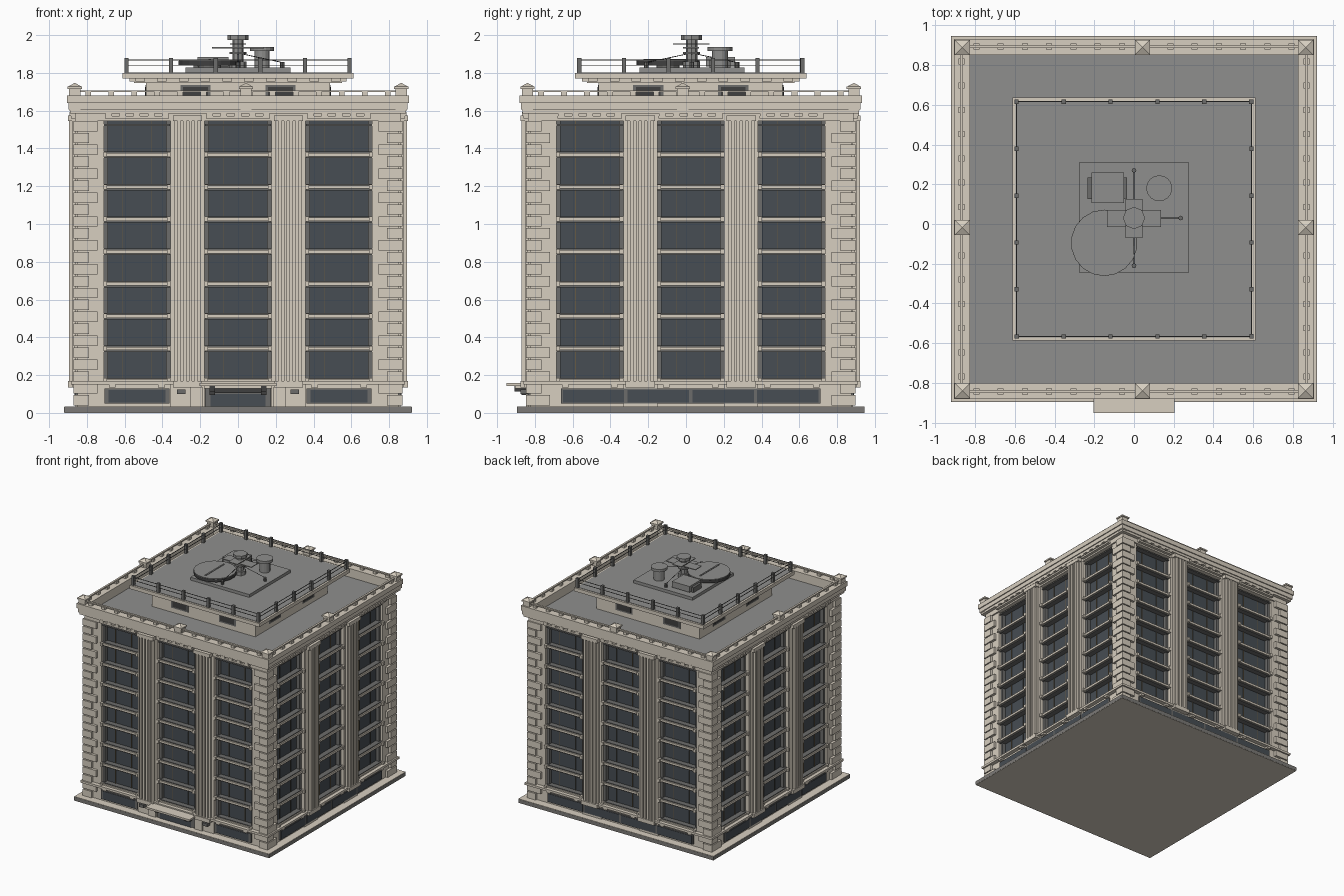
import bpy, bmesh, math
from mathutils import Matrix, Vector

if "Cube" in bpy.data.objects:
    bpy.data.objects.remove(bpy.data.objects["Cube"], do_unlink=True)

CY = 0.025          # centre of the tower in y
BAYS = (-0.535, 0, 0.535)
PIERS = (-0.267, 0.267)
ALL = (0, 1, 2, 3)  # front, +x, back, -x facades


def material(name, r, g, b):
    m = bpy.data.materials.new(name)
    m.use_nodes = True
    m.diffuse_color = (r, g, b, 1)
    m.node_tree.nodes["Principled BSDF"].inputs["Base Color"].default_value = (r, g, b, 1)
    return m


STONE = material("beige stone", 0.68, 0.62, 0.525)
PLINTH = material("plinth grey", 0.2, 0.195, 0.185)
ROOF = material("roof grey", 0.275, 0.275, 0.268)
GLASS = material("dark blue glass", 0.063, 0.075, 0.087)
FRAME = material("frame grey", 0.15, 0.15, 0.145)
DARK = material("dark metal", 0.05, 0.05, 0.05)
BRONZE = material("bronze", 0.13, 0.10, 0.06)

parts = {}


def mesh_of(name, mat):
    if name not in parts:
        parts[name] = (bmesh.new(), mat)
    return parts[name][0]


def box(name, mat, x, y, z, turn=0):
    """Box from (min, max) ranges, turned by quarter turns about the tower axis."""
    size = Vector((x[1] - x[0], y[1] - y[0], z[1] - z[0]))
    mid = Vector((sum(x) / 2, sum(y) / 2, sum(z) / 2))
    m = (Matrix.Translation((0, CY, 0)) @ Matrix.Rotation(turn * math.pi / 2, 4, "Z")
         @ Matrix.Translation(mid) @ Matrix.Diagonal(size).to_4x4())
    bmesh.ops.create_cube(mesh_of(name, mat), size=1, matrix=m)


def wall(name, mat, mid, width, depth, z, sides=ALL):
    """Box on the chosen facades; depth is measured outward from the axis."""
    for s in sides:
        box(name, mat, (mid - width / 2, mid + width / 2), (-depth[1], -depth[0]), z, s)


def slab(name, mat, half, z):
    box(name, mat, (-half, half), (-half, half), z)


def ring(name, mat, outer, inner, z):
    for s in ALL:
        box(name, mat, (-outer, inner), (-outer, -inner), z, s)


def cyl(name, mat, x, y, r, z, sides=16):
    bmesh.ops.create_cone(mesh_of(name, mat), cap_ends=True, segments=sides, radius1=r,
                          radius2=r, depth=z[1] - z[0],
                          matrix=Matrix.Translation((x, y, sum(z) / 2)))


def wire(name, mat, a, b, r):
    a, b = Vector(a), Vector(b)
    m = Matrix.Translation((a + b) / 2) @ (b - a).to_track_quat("Z", "Y").to_matrix().to_4x4()
    bmesh.ops.create_cone(mesh_of(name, mat), cap_ends=True, segments=6, radius1=r,
                          radius2=r, depth=(b - a).length, matrix=m)


# Plinth, core and corner masses
slab("underside", STONE, 0.919, (0, 0.004))
slab("plinth", PLINTH, 0.92, (0.003, 0.031))
slab("pavement", STONE, 0.919, (0.03, 0.035))
slab("core", STONE, 0.79, (0.035, 1.6))
for s in ALL:
    box("corner_mass", STONE, (0.71, 0.85), (-0.85, -0.71), (0.035, 1.6), s)

# Corner quoins, long and short sides alternating
rows = 24
step = (1.55 - 0.035) / rows
for i in range(rows):
    z0 = 0.035 + i * step
    for s in ALL:
        a, b = (0.745, 0.79) if (i + s) % 2 else (0.79, 0.745)
        box("quoins", STONE, (a, 0.872), (-0.872, -b), (z0 + 0.004, z0 + step - 0.004), s)

# Fluted pilasters between the bays
for p in PIERS:
    wall("pilasters", STONE, p, 0.18, (0.78, 0.86), (0.035, 1.6))
    wall("pilasters", STONE, p, 0.14, (0.85, 0.878), (0.14, 1.55))
    for k in range(4):
        wall("pilaster_ribs", STONE, p + (k - 1.5) * 0.03, 0.017, (0.87, 0.896), (0.165, 1.55))
    wall("pilaster_bases", STONE, p, 0.155, (0.85, 0.9), (0.135, 0.168))
    wall("pilaster_capitals", STONE, p, 0.155, (0.85, 0.9), (1.545, 1.575))

# Window bays: eight storeys with glass, frames, sills and sill blocks
storey = 0.171
for b in BAYS:
    wall("window_glass", GLASS, b, 0.356, (0.785, 0.80), (0.165, 1.545))
    for side in (-1, 1):
        wall("window_jambs", FRAME, b + side * 0.166, 0.024, (0.79, 0.83), (0.165, 1.545))
        wall("window_mullions", BRONZE, b + side * 0.075, 0.003, (0.79, 0.805), (0.165, 1.545))
    for i in range(8):
        z = 0.17 + i * storey
        wall("window_sills", STONE, b, 0.35, (0.79, 0.855), (z - 0.009, z + 0.009))
        wall("window_heads", FRAME, b, 0.35, (0.79, 0.845), (z + 0.153, z + 0.163))
        wall("window_rails", FRAME, b, 0.35, (0.79, 0.845), (z + 0.008, z + 0.016))
        for side in (-1, 1):
            wall("sill_blocks", STONE, b + side * 0.168, 0.02, (0.79, 0.868), (z - 0.013, z + 0.014))

# Ground floor: string course, brackets and shop windows
wall("ground_wall", STONE, 0, 1.44, (0.78, 0.85), (0.035, 0.16))
wall("string_course", STONE, 0, 1.77, (0.80, 0.885), (0.15, 0.168))
for b in BAYS:
    for side in (-1, 1):
        wall("course_brackets", STONE, b + side * 0.13, 0.035, (0.84, 0.88), (0.135, 0.152))
for k in range(4):
    wall("shop_frames", FRAME, (k - 1.5) * 0.343, 0.343, (0.84, 0.862), (0.05, 0.128), (1, 2, 3))
    wall("shop_glass", GLASS, (k - 1.5) * 0.343, 0.325, (0.84, 0.865), (0.056, 0.122), (1, 2, 3))
for b in (BAYS[0], BAYS[2]):
    wall("shop_frames", FRAME, b, 0.345, (0.84, 0.862), (0.05, 0.128), (0,))
    wall("shop_glass", GLASS, b, 0.3, (0.84, 0.865), (0.056, 0.122), (0,))

# Entrance with canopy, brackets and lamps
wall("entrance_frame", FRAME, 0, 0.35, (0.84, 0.862), (0.035, 0.13), (0,))
wall("entrance_doors", GLASS, 0, 0.29, (0.84, 0.866), (0.035, 0.1), (0,))
wall("entrance_transom", DARK, 0, 0.3, (0.84, 0.87), (0.105, 0.128), (0,))
wall("canopy", STONE, 0, 0.41, (0.84, 0.975), (0.142, 0.158), (0,))
wall("canopy_soffit", STONE, 0, 0.36, (0.84, 0.93), (0.13, 0.142), (0,))
for side in (-1, 1):
    wall("canopy_brackets", DARK, side * 0.137, 0.028, (0.85, 0.932), (0.112, 0.142), (0,))
    wall("canopy_brackets", DARK, side * 0.137, 0.028, (0.85, 0.895), (0.095, 0.112), (0,))
    wall("entrance_posts", STONE, side * 0.22, 0.07, (0.84, 0.872), (0.035, 0.135), (0,))
    wall("entrance_lamps", FRAME, side * 0.3, 0.045, (0.85, 0.9), (0.1, 0.125), (0,))

# Entablature and cornice
slab("frieze", STONE, 0.862, (1.545, 1.6))
for b in BAYS:
    wall("bay_cornice", STONE, b, 0.34, (0.85, 0.885), (1.558, 1.572))
    for k in range(5):
        wall("modillions", STONE, b + (k - 2) * 0.075, 0.035, (0.85, 0.892), (1.572, 1.592))
ring("cornice", STONE, 0.89, 0.825, (1.585, 1.605))
ring("cornice", STONE, 0.898, 0.825, (1.605, 1.64))
ring("cornice", STONE, 0.906, 0.825, (1.64, 1.68))
slab("main_roof", ROOF, 0.83, (1.59, 1.606))

# Parapet blocks, rail and capped piers
ring("parapet_rail", STONE, 0.876, 0.86, (1.698, 1.708))
for k in range(14):
    wall("parapet_blocks", STONE, (k - 6.5) * 0.122, 0.03, (0.853, 0.883), (1.68, 1.7))


def pier(x, y):
    box("parapet_piers", STONE, (x - 0.03, x + 0.03), (y - 0.03, y + 0.03), (1.6, 1.72))
    box("pier_caps", STONE, (x - 0.038, x + 0.038), (y - 0.038, y + 0.038), (1.715, 1.727))
    bmesh.ops.create_cone(mesh_of("pier_caps", STONE), segments=4, radius1=0.052, radius2=0,
                          depth=0.02, cap_ends=True, matrix=Matrix.Translation((x, y + CY, 1.737))
                          @ Matrix.Rotation(math.pi / 4, 4, "Z"))


for side in (-1, 1):
    pier(side * 0.864, 0.864)
    pier(side * 0.864, -0.864)
    pier(0.042, side * 0.864)
    pier(side * 0.864, -0.042)

# Penthouse with vents, brackets and deck
slab("penthouse", STONE, 0.487, (1.6, 1.77))
for side in (-1, 1):
    wall("vent_frames", FRAME, side * 0.225, 0.16, (0.48, 0.49), (1.645, 1.735))
    wall("vents", DARK, side * 0.225, 0.13, (0.48, 0.493), (1.657, 1.725))
slab("deck_step", STONE, 0.55, (1.747, 1.77))
for k in range(10):
    wall("deck_brackets", STONE, (k - 4.5) * 0.115, 0.05, (0.54, 0.575), (1.755, 1.77))
slab("deck_slab", STONE, 0.612, (1.77, 1.8))
slab("deck_surface", ROOF, 0.595, (1.798, 1.803))

# Deck railing
for h in (1.84, 1.868):
    ring("deck_rails", FRAME, 0.593, 0.589, (h - 0.002, h + 0.002))
for k in range(5):
    wall("deck_posts", FRAME, (k - 2.5) * 0.236, 0.022, (0.58, 0.602), (1.8, 1.88))

# Rooftop equipment
box("equipment_pad", ROOF, (-0.278, 0.278), (-0.27, 0.285), (1.8, 1.828))
cyl("disc_base", FRAME, -0.15, -0.095, 0.06, (1.825, 1.845), 12)
cyl("disc_rim", DARK, -0.15, -0.095, 0.167, (1.838, 1.863), 18)
cyl("disc_top", ROOF, -0.15, -0.095, 0.166, (1.86, 1.868), 18)
box("disc_bar", ROOF, (-0.156, -0.144), (-0.25, 0.0), (1.866, 1.873))
box("cooling_unit", FRAME, (-0.235, -0.035), (0.1, 0.21), (1.825, 1.87))
box("cooling_unit_top", ROOF, (-0.215, -0.05), (0.08, 0.235), (1.835, 1.885))
cyl("tank", ROOF, 0.127, 0.18, 0.042, (1.825, 1.92), 14)
cyl("tank_lid", ROOF, 0.127, 0.18, 0.065, (1.915, 1.938), 18)
box("mast_arms", ROOF, (-0.137, 0.137), (-0.04, 0.045), (1.93, 1.936))
box("mast_arms", ROOF, (-0.042, 0.042), (-0.095, 0.1), (1.95, 1.956))
cyl("mast_base", ROOF, 0, 0.03, 0.045, (1.828, 1.86), 8)
cyl("mast", ROOF, 0, 0.03, 0.03, (1.828, 1.99), 8)
cyl("mast_collar", ROOF, 0, 0.03, 0.045, (1.9, 1.91), 8)
cyl("mast_cap", ROOF, 0, 0.03, 0.056, (1.975, 2.0), 8)

# Guy wires with their anchors
for dx, dy in ((0.235, 0), (0, 0.24), (0, -0.24)):
    wire("guy_wires", DARK, (0, 0.03, 1.905), (dx, 0.03 + dy, 1.855), 0.002)
    cyl("wire_anchors", FRAME, dx, 0.03 + dy, 0.012, (1.825, 1.858), 8)

# Turn the collected parts into objects
for name, (bm, mat) in parts.items():
    bmesh.ops.recalc_face_normals(bm, faces=bm.faces)
    mesh = bpy.data.meshes.new(name)
    bm.to_mesh(mesh)
    bm.free()
    mesh.materials.append(mat)
    bpy.context.scene.collection.objects.link(bpy.data.objects.new(name, mesh))
